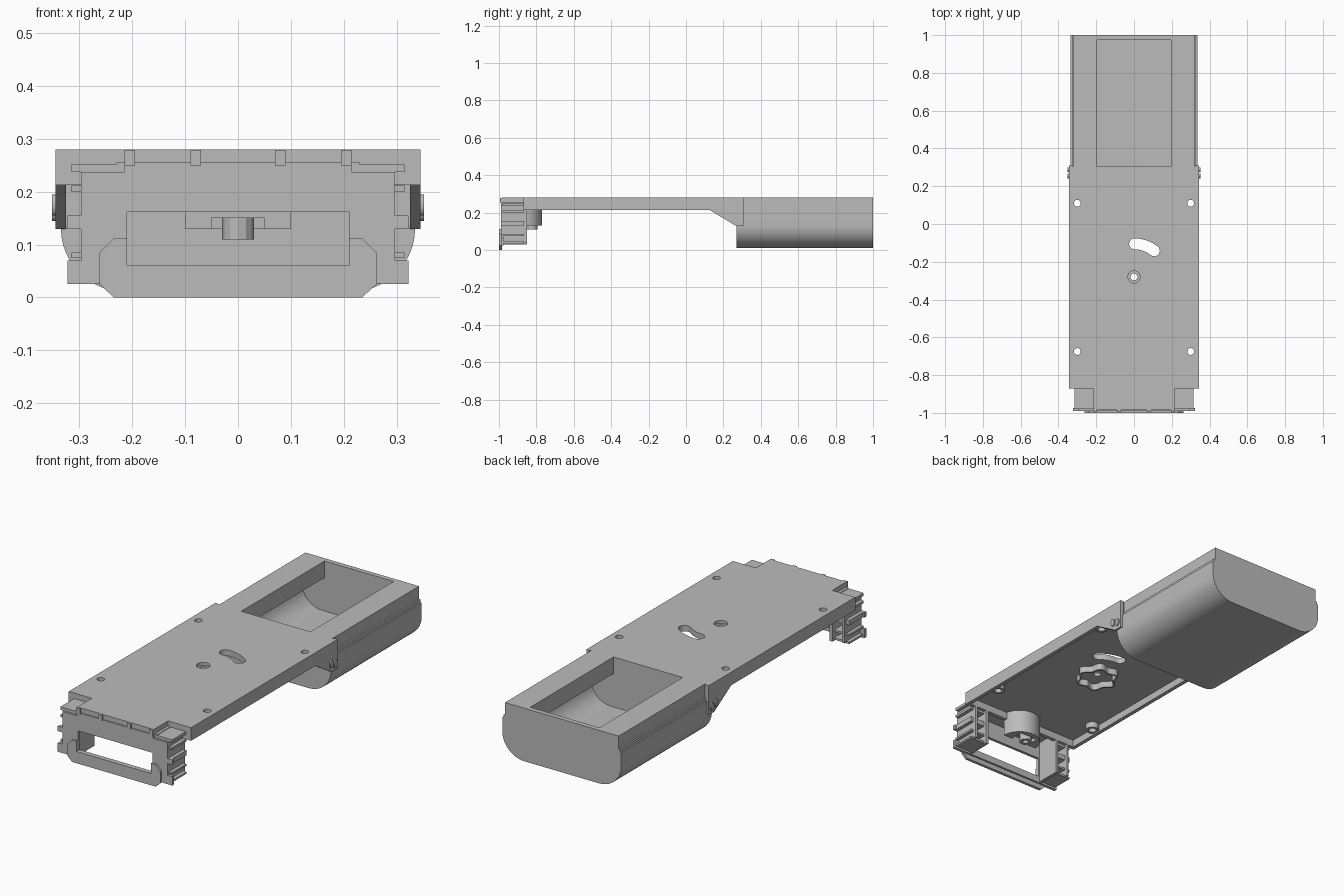
import bpy, bmesh
from math import sin, cos, pi, radians
from mathutils import Vector

if "Cube" in bpy.data.objects:
    bpy.data.objects.remove(bpy.data.objects["Cube"])

grey = bpy.data.materials.new("plain_grey")
grey.use_nodes = True
grey.diffuse_color = (0.5, 0.5, 0.5, 1)
grey.node_tree.nodes["Principled BSDF"].inputs["Base Color"].default_value = (0.5, 0.5, 0.5, 1)


def prism(name, pts, axis, lo, hi):
    """Extrude a 2D outline along an axis (x: y,z  y: x,z  z: x,y)."""
    place = {"x": lambda a, b: (lo, a, b), "y": lambda a, b: (a, lo, b), "z": lambda a, b: (a, b, lo)}[axis]
    step = Vector([(hi - lo) * (axis == k) for k in "xyz"])
    bm = bmesh.new()
    face = bm.faces.new([bm.verts.new(place(a, b)) for a, b in pts])
    new = bmesh.ops.extrude_face_region(bm, geom=[face])["geom"]
    bmesh.ops.translate(bm, vec=step, verts=[v for v in new if isinstance(v, bmesh.types.BMVert)])
    bmesh.ops.recalc_face_normals(bm, faces=bm.faces)
    mesh = bpy.data.meshes.new(name)
    bm.to_mesh(mesh)
    bm.free()
    mesh.materials.append(grey)
    obj = bpy.data.objects.new(name, mesh)
    bpy.context.collection.objects.link(obj)
    return obj


def box(name, x, y, z):
    return prism(name, [(x[0], y[0]), (x[1], y[0]), (x[1], y[1]), (x[0], y[1])], "z", *z)


def arc(cx, cy, rx, ry, a0, a1, n):
    return [(cx + rx * cos(radians(a0 + (a1 - a0) * i / n)),
             cy + ry * sin(radians(a0 + (a1 - a0) * i / n))) for i in range(n + 1)]


def disc(name, x, y, r, z, n=32):
    return prism(name, arc(x, y, r, r, 0, 360, n)[:-1], "z", *z)


def mirrored(half):
    return half + [(-x, z) for x, z in reversed(half)]


def combine(obj, others, operation="DIFFERENCE"):
    for other in others:
        mod = obj.modifiers.new("combine", "BOOLEAN")
        mod.operation, mod.solver, mod.object = operation, "EXACT", other
        bpy.context.view_layer.objects.active = obj
        bpy.ops.object.modifier_apply(modifier=mod.name)
        bpy.data.objects.remove(other)
    return obj


def smooth(obj):
    bpy.ops.object.select_all(action="DESELECT")
    obj.select_set(True)
    bpy.context.view_layer.objects.active = obj
    bpy.ops.object.shade_smooth_by_angle(angle=radians(30))


# Base plate with a hollow underside and a thin front tongue
plate = box("base_plate", (-.345, .345), (-.87, .305), (.213, .28))
combine(plate, [box("recess", (-.325, .325), (-.85, .265), (.1, .25))])
combine(plate, [box("tongue", (-.215, .215), (-.985, -.84), (.25, .28))], "UNION")

# Rounded rear housing
housing = prism("housing", mirrored(
    [(.32, .28), (.32, .215), (.328, .215), (.328, .2), (.335, .2)]
    + arc(.21, .13, .125, .12, 0, -90, 16)), "y", .27, 1)
combine(plate, [housing], "UNION")
cavity = prism("cavity", mirrored([(.3, .195)] + arc(.21, .13, .11, .105, 0, -90, 16)), "y", .305, .975)
opening = box("opening", (-.195, .195), (.305, .975), (.15, .4))
combine(plate, [cavity, opening])

# Screw bosses, then the holes, curved slot and countersink
spots = [(s * .3, y) for s in (-1, 1) for y in (.11, -.675)]
for x, y in spots:
    combine(plate, [disc("boss", x, y, .032, (.22, .26))], "UNION")
for x, y in spots:
    combine(plate, [disc("hole", x, y, .018, (.1, .4))])
px, py, pr, pw = 0, -.28, .175, .029
slot = (arc(px, py, pr + pw, pr + pw, 52, 89, 12)
        + arc(px + pr * cos(radians(89)), py + pr * sin(radians(89)), pw, pw, 89, 269, 10)[1:-1]
        + arc(px, py, pr - pw, pr - pw, 89, 52, 12)
        + arc(px + pr * cos(radians(52)), py + pr * sin(radians(52)), pw, pw, 232, 412, 10)[1:-1])
combine(plate, [prism("slot", slot, "z", .1, .4),
                disc("pivot_hole", px, py, .018, (.1, .4)),
                disc("counterbore", px, py, .032, (.265, .4))])
smooth(plate)


# Wavy socket wall under the pivot
def star(r):
    return [((r + .011 * cos(6 * t)) * cos(t) + px, (r + .011 * cos(6 * t)) * sin(t) + py)
            for t in (2 * pi * i / 72 for i in range(72))]


socket = prism("star_socket", star(.095), "z", .217, .252)
combine(socket, [prism("socket_cut", star(.085), "z", .2, .3)])
smooth(socket)

# Half round boss with a small nut behind the front frame
boss = prism("front_boss", arc(0, -.87, .1, .1, 0, 180, 24), "z", .13, .255)
combine(boss, [box("boss_slot", (-.05, .05), (-.9, -.80), (.1, .15))])
smooth(boss)
nut = disc("boss_nut", 0, -.825, .03, (.11, .155), 12)
combine(nut, [disc("nut_hole", 0, -.825, .014, (.1, .14), 16)])

# Front frame with a window
frame = prism("front_frame", mirrored(
    [(.215, .255), (.215, .237), (.297, .237), (.297, .155), (.323, .155), (.323, .13),
     (.297, .13), (.297, .07), (.323, .07), (.323, .025)]), "y", -.99, -.975)
combine(frame, [box("window", (-.21, .21), (-1.1, -.9), (.06, .162))])

# Chamfered lip around the lower part of the window
lip = prism("front_lip", mirrored(
    [(.21, .112), (.235, .112), (.262, .085), (.262, .025), (.235, 0)]), "y", -1, -.985)
combine(lip, [box("lip_cut", (-.21, .21), (-1.1, -.9), (.06, .2))])

for x in (-.205, -.08, .08, .205):
    box("top_tab", (x - .01, x + .01), (-.995, -.98), (.25, .279))

for s, side in ((1, "left"), (-1, "right")):
    def span(a, b):
        return (min(s * a, s * b), max(s * a, s * b))

    # Bracket joining the frame to the plate
    box(side + "_bracket_wall", span(.215, .23), (-.98, -.85), (.03, .255))
    box(side + "_bracket_web", span(.285, .297), (-.98, -.85), (.04, .237))
    for z in ((.035, .045), (.075, .085), (.13, .155), (.2, .212), (.237, .252)):
        box(side + "_bracket_shelf", span(.22, .315), (-.98, -.865), z)

    # Sloped gusset with two pins beside the housing
    gusset = [(.125, .215), (.265, .13), (.31, .13), (.31, .28), (.125, .28)]
    prism(side + "_gusset", gusset, "x", *span(.326, .345))
    for y, z in ((.255, .175), (.287, .165)):
        pin = prism(side + "_pin", arc(y, z, .013, .02, 0, 360, 16)[:-1], "x", *span(.34, .352))
        smooth(pin)
